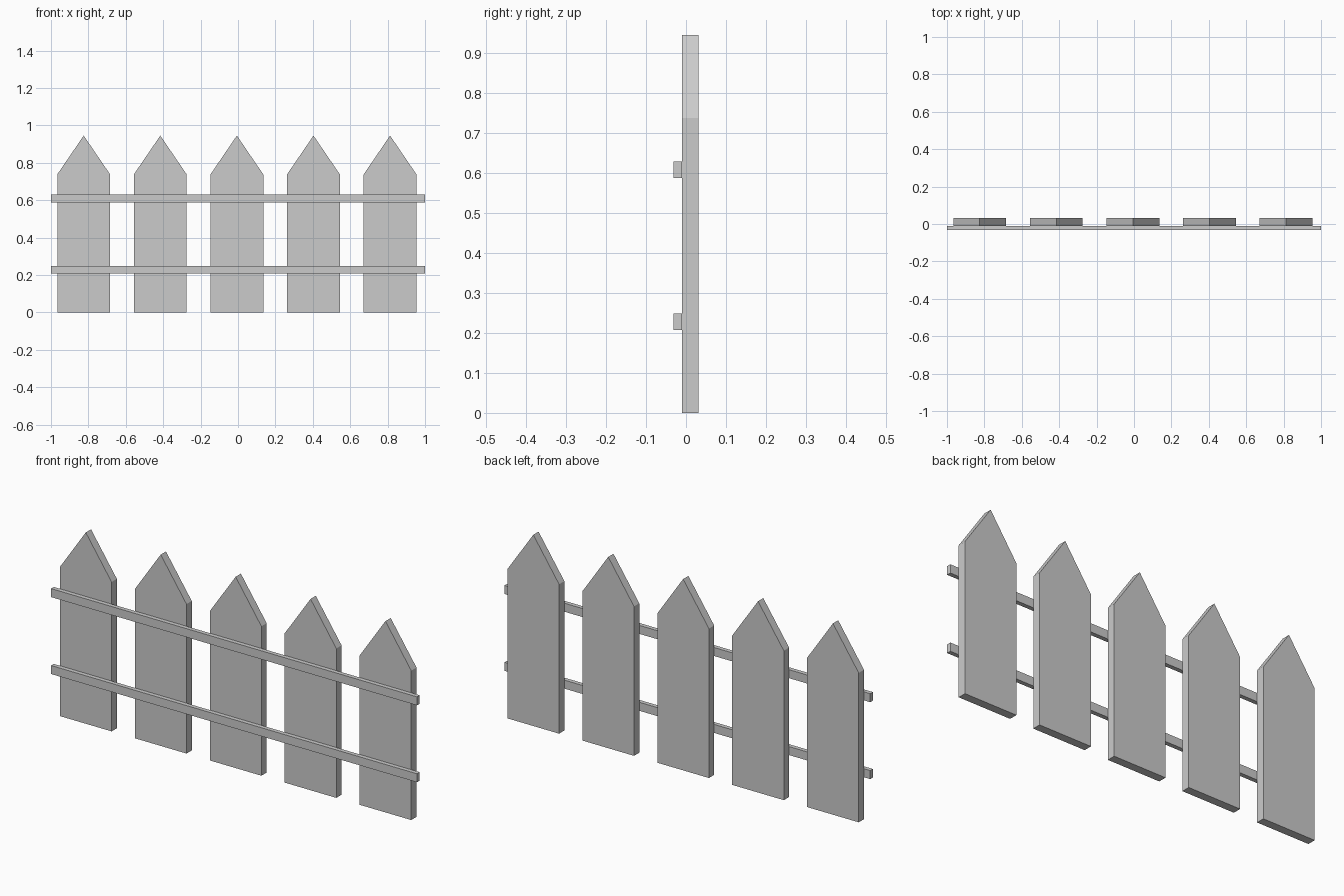
import bpy
import bmesh

if "Cube" in bpy.data.objects:
    bpy.data.objects.remove(bpy.data.objects["Cube"])


def extrude_profile(name, profile, y0, y1):
    """Solid made from an x-z outline, extruded from y0 to y1."""
    bm = bmesh.new()
    face = bm.faces.new([bm.verts.new((x, y0, z)) for x, z in profile])
    ext = bmesh.ops.extrude_face_region(bm, geom=[face], use_keep_orig=True)
    moved = [v for v in ext["geom"] if isinstance(v, bmesh.types.BMVert)]
    bmesh.ops.translate(bm, verts=moved, vec=(0, y1 - y0, 0))
    bmesh.ops.recalc_face_normals(bm, faces=bm.faces)
    mesh = bpy.data.meshes.new(name)
    bm.to_mesh(mesh)
    bm.free()
    obj = bpy.data.objects.new(name, mesh)
    bpy.context.collection.objects.link(obj)
    return obj


FRONT, JOINT, BACK = -0.031, -0.01, 0.031

# Pointed pickets
half, shoulder, tip = 0.141, 0.738, 0.945
outline = [(-half, 0), (half, 0), (half, shoulder), (0, tip), (-half, shoulder)]
for i in range(5):
    picket = extrude_profile(f"picket_{i + 1}", outline, JOINT, BACK)
    picket.location.x = -0.006 + (i - 2) * 0.4095

# Horizontal rails across the front
for name, z in (("lower_rail", 0.207), ("upper_rail", 0.587)):
    top = z + 0.042
    extrude_profile(name, [(-1, z), (1, z), (1, top), (-1, top)], FRONT, JOINT)
